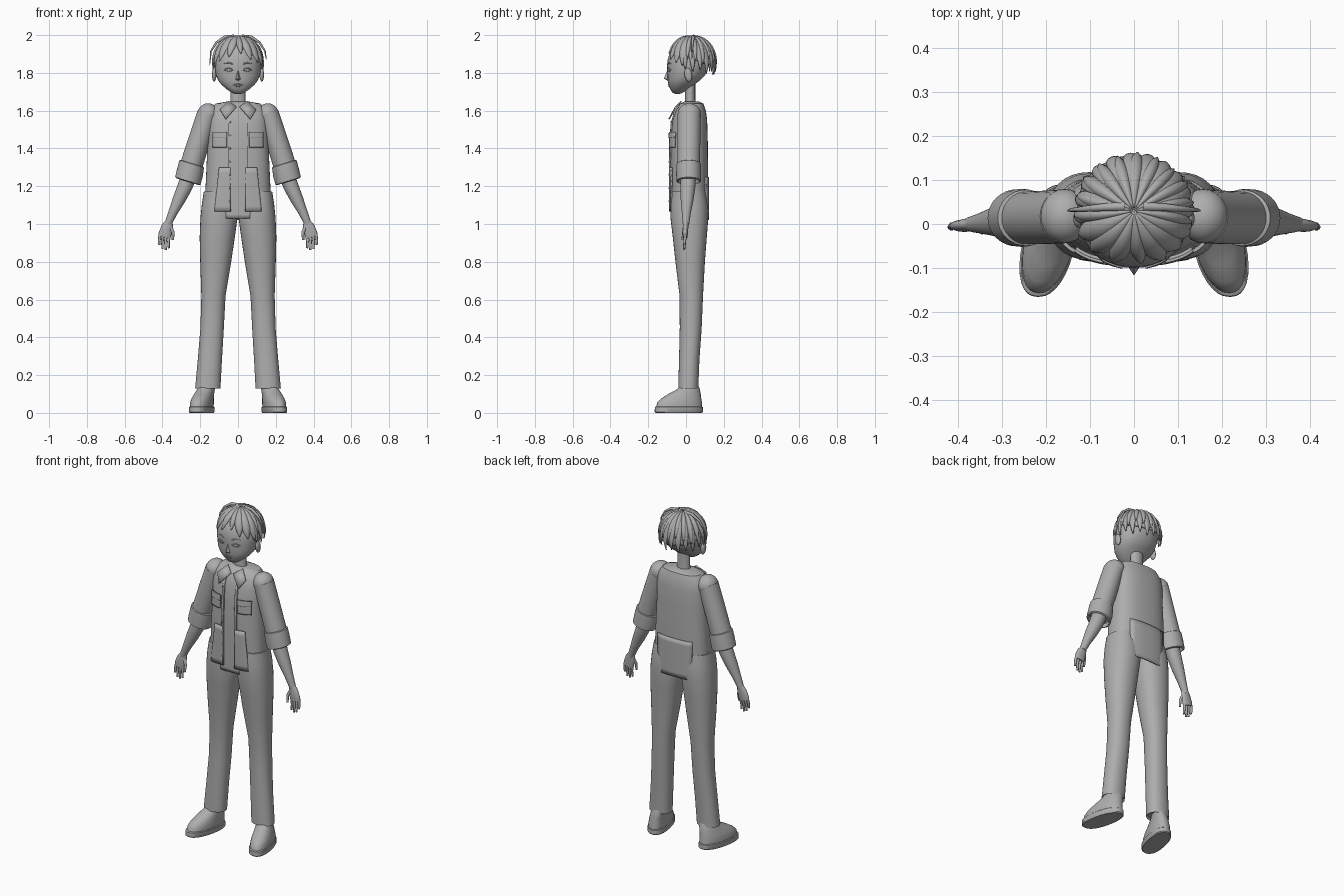
import bpy, math
from math import sin, cos, pi, radians

if "Cube" in bpy.data.objects:
    bpy.data.objects.remove(bpy.data.objects["Cube"])

mat = bpy.data.materials.new("plain_grey")
mat.diffuse_color = (0.42, 0.42, 0.42, 1)
mat.use_nodes = True
mat.node_tree.nodes["Principled BSDF"].inputs["Base Color"].default_value = mat.diffuse_color


def mesh(name, verts, faces, solid=0, angle=40):
    me = bpy.data.meshes.new(name)
    me.from_pydata(verts, [], faces)
    me.materials.append(mat)
    ob = bpy.data.objects.new(name, me)
    bpy.context.collection.objects.link(ob)
    bpy.ops.object.select_all(action='DESELECT')
    ob.select_set(True)
    bpy.context.view_layer.objects.active = ob
    bpy.ops.object.mode_set(mode='EDIT')
    bpy.ops.mesh.select_all(action='SELECT')
    bpy.ops.mesh.normals_make_consistent(inside=False)
    bpy.ops.object.mode_set(mode='OBJECT')
    if solid:
        m = ob.modifiers.new("thickness", 'SOLIDIFY')
        m.thickness, m.offset = solid, 0
    bpy.ops.object.shade_smooth_by_angle(angle=radians(angle))
    return ob


def loft(name, rings, side=1, tilt=0, n=2, seg=32, shear=0):
    """Closed skin over superellipse rings (cx, cy, z, rx, ry)."""
    verts, faces = [], []
    for cx, cy, z, rx, ry in rings:
        for i in range(seg):
            a = 2 * pi * i / seg
            u = math.copysign(abs(cos(a)) ** (2 / n), cos(a)) * rx
            v = math.copysign(abs(sin(a)) ** (2 / n), sin(a)) * ry
            verts.append((side * (cx + u * cos(tilt) - shear * (cy + v)), cy + v, z + u * sin(tilt)))
    for r in range(len(rings) - 1):
        for i in range(seg):
            j = (i + 1) % seg
            faces.append((r * seg + i, r * seg + j, (r + 1) * seg + j, (r + 1) * seg + i))
    faces += [tuple(range(seg)), tuple(range((len(rings) - 1) * seg, len(rings) * seg))]
    return mesh(name, verts, faces)


def surf_y(rings, n, x, z, sign=-1):
    """Depth of a lofted skin at (x, z)."""
    rs = sorted(rings, key=lambda r: r[2])
    z = min(max(z, rs[0][2]), rs[-1][2])
    for a, b in zip(rs, rs[1:]):
        if a[2] <= z <= b[2]:
            t = (z - a[2]) / (b[2] - a[2])
            _, cy, _, rx, ry = [p + (q - p) * t for p, q in zip(a, b)]
            return cy + sign * ry * max(0, 1 - min(1, abs(x / rx)) ** n) ** (1 / n)


def grid(name, fn, nu, nv, solid=0, angle=40):
    verts = [fn(i / nu, j / nv) for j in range(nv + 1) for i in range(nu + 1)]
    w = nu + 1
    faces = [(j * w + i, j * w + i + 1, j * w + w + i + 1, j * w + w + i)
             for j in range(nv) for i in range(nu)]
    return mesh(name, verts, faces, solid, angle)


def plate(name, x0, x1, z0, z1, off, sign=-1, solid=0.008, flare=0):
    """Cloth panel following the torso."""
    def fn(u, v):
        z = z0 + (z1 - z0) * v
        x = x0 + (x1 - x0) * u
        y = surf_y(torso, 2.6, x, z, sign) + sign * off
        return (x + flare * (1 - v) * u, y, z)
    return grid(name, fn, 8, 8, solid)


def tube(name, pts, r0, r1=None):
    cu = bpy.data.curves.new(name, 'CURVE')
    cu.dimensions, cu.bevel_depth, cu.bevel_resolution = '3D', r0, 2
    cu.use_fill_caps = True
    sp = cu.splines.new('POLY')
    sp.points.add(len(pts) - 1)
    for i, (p, q) in enumerate(zip(sp.points, pts)):
        p.co = (*q, 1)
        p.radius = 1 + ((r1 or r0) / r0 - 1) * i / (len(pts) - 1)
    cu.materials.append(mat)
    ob = bpy.data.objects.new(name, cu)
    bpy.context.collection.objects.link(ob)
    bpy.ops.object.select_all(action='DESELECT')
    ob.select_set(True)
    bpy.context.view_layer.objects.active = ob
    bpy.ops.object.convert(target='MESH')
    bpy.ops.object.shade_smooth_by_angle(angle=radians(50))


def ball(name, c, r, rot=(0, 0, 0)):
    bpy.ops.mesh.primitive_uv_sphere_add(segments=24, ring_count=14, location=c, rotation=rot)
    ob = bpy.context.object
    ob.name, ob.scale = name, r
    ob.data.materials.append(mat)
    bpy.ops.object.shade_smooth_by_angle(angle=radians(60))


# shirt body
torso = [(0, .03, 1.648, .06, .04), (0, .03, 1.637, .12, .062), (0, .025, 1.60, .15, .08),
         (0, .02, 1.55, .158, .092), (0, .017, 1.45, .16, .098), (0, .017, 1.3, .167, .1),
         (0, .017, 1.14, .174, .1)]
loft("shirt_body", torso, n=2.6, seg=48)
plate("shirt_back_tail", -.115, .115, 1.02, 1.25, .002, 1)
plate("undershirt_hem", -.075, .075, 1.03, 1.2, -.008)
for s in (1, -1):
    plate("shirt_front_tail", s * .04, s * .1, 1.065, 1.3, .004, flare=s * .025)
    plate("placket", s * .036, s * .05, 1.065, 1.6, .004)
    plate("pocket", s * .06, s * .132, 1.405, 1.485, .007, solid=.009)
    plate("pocket_flap", s * .058, s * .134, 1.455, 1.487, .013, solid=.006)
    mesh("collar_flap", [(s * .008, -.055, 1.62), (s * .05, -.025, 1.65), (s * .095, -.06, 1.605),
                         (s * .065, -.09, 1.555)], [(0, 1, 2, 3)], .007)
for k in range(7):
    z = 1.12 + k * .07
    ball("button", (-.043, surf_y(torso, 2.6, -.043, z) - .008, z), (.005, .003, .005))

# neck and head
loft("neck", [(0, .022, 1.60, .045, .034), (0, .022, 1.66, .039, .027), (0, .022, 1.75, .039, .027)])
head = [(0, -.045, 1.689, .018, .012), (0, -.043, 1.697, .036, .03), (0, -.035, 1.715, .062, .049),
        (0, -.025, 1.735, .085, .066), (0, -.012, 1.76, .105, .085), (0, .003, 1.79, .117, .1),
        (0, .01, 1.83, .123, .11), (0, .015, 1.87, .123, .112), (0, .018, 1.92, .105, .1),
        (0, .02, 1.96, .06, .06)]
loft("head", head, n=2.15, seg=40)


def on_face(x, z, off=0):
    return (x, surf_y(head, 2.15, x, z) - off, z)


# face details
mesh("nose", [on_face(0, 1.815), on_face(-.014, 1.765), on_face(.014, 1.765),
              on_face(0, 1.77, .02), on_face(0, 1.758)],
     [(0, 1, 3), (0, 3, 2), (1, 4, 3), (4, 2, 3), (0, 2, 4, 1)], angle=60)
tube("upper_lip", [on_face(x, 1.738 + .003 * cos(x * 100), .001) for x in (-.026, -.013, 0, .013, .026)], .003)
tube("lower_lip", [on_face(x, 1.731 - .003 * cos(x * 90), .001) for x in (-.016, 0, .016)], .003)
for s in (1, -1):
    xs = [.027, .037, .05, .063, .073]
    tube("brow", [on_face(s * x, 1.846 + .008 * sin((x - .027) * 60), .001) for x in xs], .004, .002)
    tube("upper_lid", [on_face(s * x, 1.815 + .011 * sin((x - .027) / .046 * pi), .001) for x in xs], .003)
    tube("lower_lid", [on_face(s * x, 1.815 - .009 * sin((x - .027) / .046 * pi)) for x in xs], .0015)
    p = on_face(s * .05, 1.816)
    ball("eye", (p[0], p[1] + .003, p[2]), (.018, .006, .009), (0, 0, s * .4))
    ball("ear", (s * .126, .012, 1.79), (.012, .02, .036), (.15, 0, 0))

# hair cap, then leaf shaped locks wrapped around it
HC, HR = (0, .03, 1.845), (.133, .128, .15)


def shell(az, pol, k=1):
    return (HC[0] + HR[0] * k * sin(pol) * cos(az), HC[1] + HR[1] * k * sin(pol) * sin(az),
            HC[2] + HR[2] * k * cos(pol))


grid("hair_cap", lambda u, v: shell(2 * pi * u, .02 + v * (1.35 + .3 * sin(2 * pi * u)), .97), 40, 12, .006)


def lock(name, az, end, width, start=.1, sweep=0, lift=.04):
    """Tapered lock from the crown; az in degrees, end is its polar angle in radians."""
    def fn(u, v):
        s, p = 2 * u - 1, start + (end - start) * v
        taper = (1 - v ** 3) * .98 + .02
        a = radians(az) + sweep * v + s * width * taper
        return shell(a, p, .985 + lift * (1 - s * s) * (.3 + .7 * sin(pi * min(1, v * .9))))
    grid(name, fn, 8, 14, .005, 50)


for k in range(13):
    az = -20 + k * 220 / 12
    lock("hair_lock_outer", az, 1.72 + .1 * (k % 2) + .12 * sin(radians(max(az, 0))), .19, sweep=.08)
for k in range(11):
    lock("hair_lock_inner", -8 + k * 19.6, 1.36 + .1 * (k % 3), .17, start=.05, sweep=-.06, lift=.075)
# fringe
for az, end, w, sweep in ((-150, 1.55, .3, -.1), (-128, 1.45, .3, -.15), (-106, 1.3, .28, -.1),
                          (-88, 1.18, .22, .1), (-68, 1.4, .3, .15), (-48, 1.5, .32, .15), (-28, 1.6, .26, .1)):
    lock("fringe_lock", az, end, w, .06, sweep, .07)
# loose strands
for s, z in ((1, 1.87), (-1, 1.84)):
    tube("loose_strand", [(s * .02, .04, 1.992), (s * .07, .038, 1.99), (s * .115, .034, 1.96),
                          (s * .143, .032, 1.915), (s * .15, .03, z)], .011, .002)

for s in (1, -1):
    # sleeve, rolled cuff and shoulder
    t = radians(17)
    ball("shoulder", (s * .158, .018, 1.582), (.057, .062, .057))
    loft("sleeve", [(.16, .017, 1.585, .056, .061), (.2, .015, 1.46, .058, .061),
                    (.247, .014, 1.31, .06, .06)], s, t)
    loft("rolled_cuff", [(.244, .014, 1.322, .058, .058), (.245, .014, 1.318, .068, .064),
                         (.255, .014, 1.27, .071, .066), (.266, .014, 1.228, .07, .065),
                         (.267, .014, 1.224, .062, .057), (.262, .014, 1.245, .055, .05)], s, t)
    # forearm and hand
    loft("forearm", [(.255, .012, 1.27, .042, .042), (.28, .01, 1.2, .04, .04),
                     (.312, .006, 1.13, .034, .034), (.345, .002, 1.06, .024, .024),
                     (.364, 0, 1.015, .02, .019), (.37, 0, 1.0, .019, .017)], s, radians(23))
    loft("palm", [(.363, 0, 1.02, .017, .015), (.374, -.002, .99, .03, .015),
                  (.386, -.004, .95, .034, .014), (.39, -.004, .93, .032, .012)], s, radians(12), seg=20)
    for k, tip in enumerate((.872, .862, .868, .89)):
        x = .364 + k * .0165
        tube("finger", [(s * x, -.004, .938), (s * (x + .004), -.007, .905), (s * (x + .002), -.01, tip)],
             .0085, .0055)
    tube("thumb", [(s * .357, -.004, .985), (s * .343, -.013, .955), (s * .345, -.018, .915)], .01, .006)

    # trouser leg with its turned hem
    loft("trouser_leg", [(.098, .015, 1.172, .083, .088), (.1, .017, 1.1, .092, .098),
                         (.101, .018, 1.03, .098, .1), (.11, .02, .93, .093, .09),
                         (.118, .022, .8, .082, .078), (.13, .028, .62, .064, .062),
                         (.137, .025, .45, .062, .058), (.149, .017, .28, .064, .054),
                         (.16, .012, .128, .067, .053), (.16, .012, .14, .058, .045)], s, n=2.2)
    # shoe
    loft("shoe_sole", [(.185, -.038, 0, .057, .123), (.185, -.038, .005, .061, .128),
                       (.185, -.038, .03, .061, .127), (.185, -.038, .034, .057, .122)], s, n=2.3, shear=.2)
    loft("shoe_upper", [(.185, -.036, .03, .057, .122), (.184, -.034, .055, .057, .118),
                        (.182, -.026, .075, .054, .107), (.178, -.008, .1, .049, .086),
                        (.172, .013, .125, .045, .06), (.168, .018, .145, .042, .048)], s, n=2.2, shear=.2)
